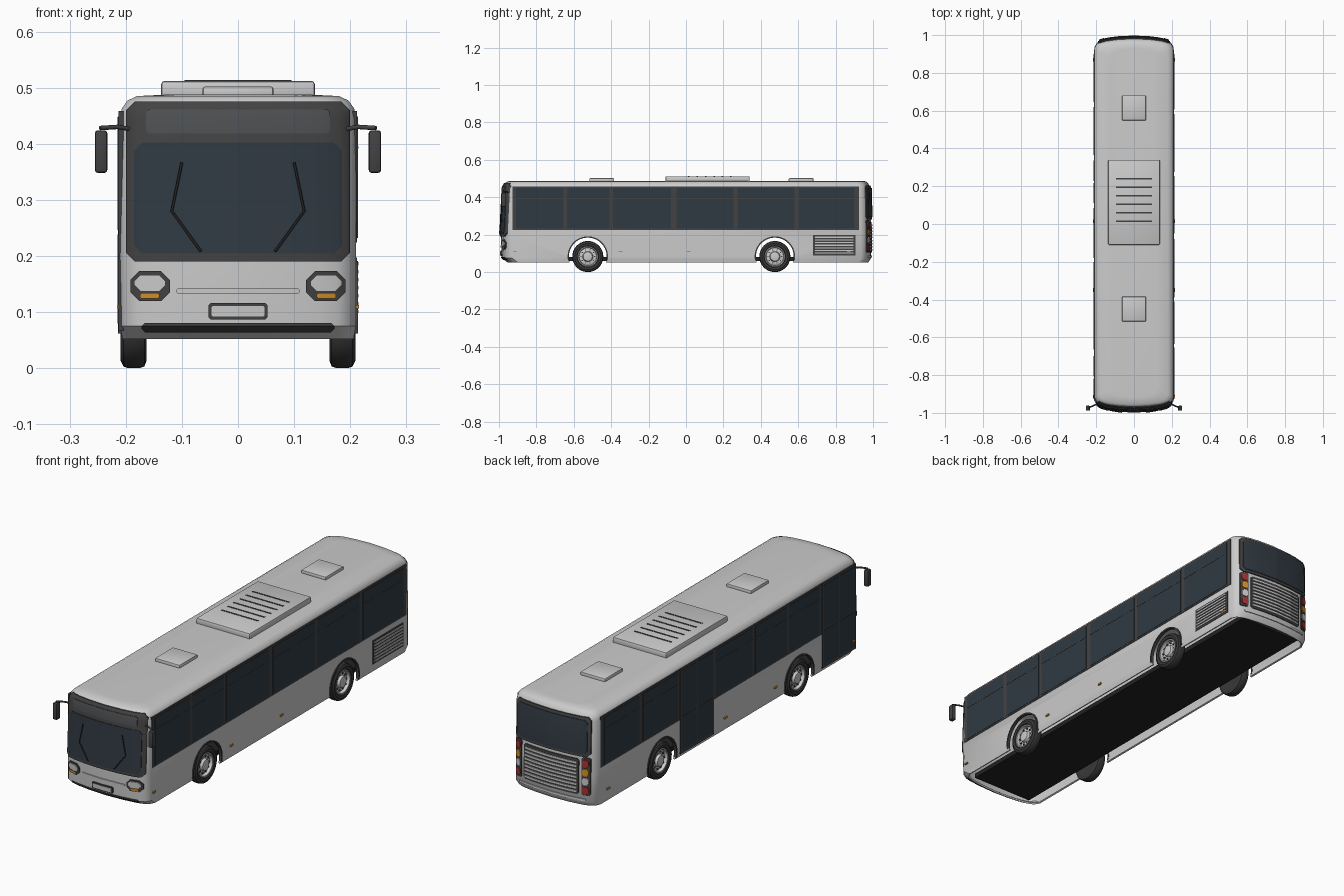
import bpy, bmesh, math
from mathutils import Matrix, Vector

if "Cube" in bpy.data.objects:
    bpy.data.objects.remove(bpy.data.objects["Cube"])

# Colours
def mat(name, rgb):
    m = bpy.data.materials.new(name)
    m.diffuse_color = (*rgb, 1)
    m.use_nodes = True
    m.node_tree.nodes["Principled BSDF"].inputs["Base Color"].default_value = m.diffuse_color
    return m
GLASS = mat("dark_glass", (.03, .042, .055))
TRIM = mat("dark_trim", (.055, .055, .055))
BLACK = mat("black", (.016, .016, .016))
RUBBER = mat("rubber", (.04, .04, .04))
SIGN = mat("sign_glass", (.075, .08, .085))
ORANGE = mat("orange", (.65, .27, .02))
RED = mat("red", (.4, .03, .03))
LENS = mat("lens", (.6, .6, .6))

# Body surface: height levels with half width, front and rear depth; nose curve in plan
Z = [.052, .075, .2, .445, .463, .477, .485, .488]
W = [.206, .21, .21, .21, .207, .197, .18, .12]
F = [.955, .985, .99, .978, .974, .966, .955, .92]
R = [.975, .99, .99, .985, .98, .972, .962, .93]
U = [0, .4, .7, .85, .94, 1]
O = [0, .004, .012, .021, .032, .055]

def lerp(v, a, b):
    v = min(max(v, a[0]), a[-1])
    for i in range(len(a) - 1):
        if v <= a[i + 1]:
            return b[i] + (b[i + 1] - b[i]) * (v - a[i]) / (a[i + 1] - a[i])

def surf(x, z, side):
    return side * (lerp(z, Z, F if side < 0 else R) - lerp(abs(x) / lerp(z, Z, W), U, O))

def finish(bm, name, col=None, angle=35):
    bmesh.ops.recalc_face_normals(bm, faces=bm.faces[:])
    me = bpy.data.meshes.new(name)
    bm.to_mesh(me)
    bm.free()
    me.shade_smooth()
    me.set_sharp_from_angle(angle=math.radians(angle))
    ob = bpy.data.objects.new(name, me)
    bpy.context.collection.objects.link(ob)
    if col:
        me.materials.append(col)
    return ob

def box(name, xs, ys, zs, col=None, bevel=0):
    bm = bmesh.new()
    bmesh.ops.create_cube(bm, size=1)
    for v in bm.verts:
        v.co = [(r[0] + r[1]) / 2 + c * abs(r[1] - r[0]) for r, c in zip((xs, ys, zs), v.co)]
    if bevel:
        bmesh.ops.bevel(bm, geom=bm.edges[:], offset=bevel, segments=2, profile=.5, affect='EDGES')
    return finish(bm, name, col)

def cham(x0, x1, z0, z1, c):
    return [(x0 + c, z0), (x1 - c, z0), (x1, z0 + c), (x1, z1 - c),
            (x1 - c, z1), (x0 + c, z1), (x0, z1 - c), (x0, z0 + c)]

# Raised panel that follows the curved front (-1) or rear (+1)
def panel(name, pts, side, out, col=None):
    bm = bmesh.new()
    bm.faces.new([bm.verts.new((x, 0, z)) for x, z in pts])
    cuts = [((s * u * .21, 0, 0), (1, 0, 0)) for u in U[:-1] for s in (-1, 1)]
    cuts += [((0, 0, z), (0, 0, 1)) for z in Z]
    for co, no in cuts:
        bmesh.ops.bisect_plane(bm, geom=bm.verts[:] + bm.edges[:] + bm.faces[:], plane_co=co, plane_no=no)
    for v in bm.verts:
        v.co.y = surf(v.co.x, v.co.z, side) - side * .004
    ext = bmesh.ops.extrude_face_region(bm, geom=bm.faces[:], use_keep_orig=True)
    for v in ext['geom']:
        if isinstance(v, bmesh.types.BMVert):
            v.co.y += side * (.004 + out)
    return finish(bm, name, col)

# Revolve an (x, radius) profile about the x axis
def lathe(name, prof, centre, s, col=None, arc=(0, 2 * math.pi), n=40):
    bm = bmesh.new()
    rings = []
    full = arc[1] - arc[0] > 6.28
    for i in range(n if full else n + 1):
        a = arc[0] + (arc[1] - arc[0]) * i / n
        rings.append([bm.verts.new((s * x, centre[0] + r * math.cos(a), centre[1] + r * math.sin(a)))
                      for x, r in prof])
    for i in range(n):
        a, b = rings[i], rings[(i + 1) % len(rings)]
        for j in range(len(prof) - 1):
            bm.faces.new((a[j], a[j + 1], b[j + 1], b[j]))
    return finish(bm, name, col)

def tube(name, pts, r, col):
    cu = bpy.data.curves.new(name, 'CURVE')
    cu.dimensions, cu.bevel_depth, cu.bevel_resolution, cu.use_fill_caps = '3D', r, 2, True
    sp = cu.splines.new('POLY')
    sp.points.add(len(pts) - 1)
    for p, c in zip(sp.points, pts):
        p.co = (*c, 1)
    cu.materials.append(col)
    bpy.context.collection.objects.link(bpy.data.objects.new(name, cu))

# Hollow body shell with open wheel arches
bm = bmesh.new()
rings = []
for z, w in zip(Z, W):
    front = [(s * u * w, surf(s * u * w, z, -1)) for s, us in ((-1, U[::-1]), (1, U[1:])) for u in us]
    rear = [(s * u * w, surf(s * u * w, z, 1)) for s, us in ((1, U[::-1]), (-1, U[1:])) for u in us]
    rings.append([bm.verts.new((x, y, z)) for x, y in front + rear])
for a, b in zip(rings, rings[1:]):
    for i in range(len(a)):
        j = (i + 1) % len(a)
        bm.faces.new((a[i], a[j], b[j], b[i]))
bm.faces.new(rings[-1])
body = finish(bm, "body_shell")
bpy.context.view_layer.objects.active = body
sol = body.modifiers.new("thickness", 'SOLIDIFY')
sol.thickness, sol.offset = .008, -1
bpy.ops.object.modifier_apply(modifier="thickness")
WHEELS = ((-.525, .083), (.475, .083))
for y, z in WHEELS:
    bm = bmesh.new()
    bmesh.ops.create_cone(bm, cap_ends=True, segments=48, radius1=.102, radius2=.102, depth=.6,
                          matrix=Matrix.Translation((0, y, z)) @ Matrix.Rotation(math.pi / 2, 4, 'Y'))
    cutter = finish(bm, "arch_cutter")
    cutter.hide_render = True
    mod = body.modifiers.new("arch", 'BOOLEAN')
    mod.object, mod.operation, mod.solver = cutter, 'DIFFERENCE', 'EXACT'
    bpy.ops.object.modifier_apply(modifier="arch")
    bpy.data.objects.remove(cutter)
body.data.set_sharp_from_angle(angle=math.radians(35))
box("floor", (-.157, .157), (-.92, .95), (.058, .08), BLACK)

# Wheels, axles and arch trims
for y, z in WHEELS:
    box("axle", (-.17, .17), (y - .012, y + .012), (z - .012, z + .012), BLACK)
    for s in (-1, 1):
        lathe("tyre", [(.198, .054), (.207, .058), (.209, .07), (.204, .08), (.195, .083), (.176, .083),
                       (.167, .08), (.163, .07), (.166, .054), (.166, 0)], (y, z), s, RUBBER)
        lathe("rim", [(.198, .056), (.204, .054), (.204, .049), (.19, .046), (.193, .028), (.204, .024),
                      (.206, .016), (.206, 0)], (y, z), s)
        lathe("arch_trim", [(.2, .101), (.214, .101), (.214, .108), (.2, .108), (.2, .101)], (y, z), s,
              TRIM, (-.2, math.pi + .2))
        for k in range(10):
            a = k * math.pi / 5
            by, bz = y + .037 * math.cos(a), z + .037 * math.sin(a)
            box("wheel_nut", (s * .188, s * .197), (by - .003, by + .003), (bz - .003, bz + .003), TRIM)

# Side windows, doors and markers
def side(name, s, y0, y1, z0, z1, out, col):
    box(name, (s * .204, s * (.21 + out)), (y0, y1), (z0, z1), col)
RIGHT = [(-.91, -.655), (-.635, -.41), (-.39, -.08), (-.05, .255), (.275, .58), (.605, .9)]
LEFT = [(-.665, -.45), (-.43, -.2), (-.18, .085), (.365, .62), (.645, .9)]
for s, panes in ((1, RIGHT), (-1, LEFT)):
    side("window_band", s, -.928, .925, .224, .458, .002, TRIM)
    for y0, y1 in panes:
        side("side_window", s, y0, y1, .232, .449, .0035, GLASS)
        side("window_bar", s, y0, y1, .392, .395, .0045, TRIM)
    for y in (-.915, -.35, .015, .87):
        side("side_marker", s, y - .01, y + .01, .106, .113, .006, ORANGE)
for y0, y1 in ((-.935, -.69), (.1, .345)):
    side("door_frame", -1, y0, y1, .066, .458, .003, TRIM)
    mid = (y0 + y1) / 2
    for a, b in ((y0 + .01, mid - .005), (mid + .005, y1 - .01)):
        side("door_glass", -1, a, b, .08, .238, .0045, GLASS)
        side("door_glass", -1, a, b, .246, .448, .0045, GLASS)
side("engine_grille", 1, .68, .905, .088, .197, .002, TRIM)
for k in range(7):
    z = .098 + k * .0142
    side("grille_slat", 1, .69, .895, z, z + .006, .005, None)

# Front: mask, windscreen, sign, bumper details
panel("front_mask", cham(-.2, .2, .19, .475, .016), -1, .006, TRIM)
panel("windscreen", cham(-.185, .185, .204, .402, .014), -1, .0085, GLASS)
panel("sign_window", cham(-.164, .164, .418, .461, .005), -1, .0085, SIGN)
panel("front_bar", cham(-.11, .11, .132, .143, .004), -1, .004)
panel("plate_frame", cham(-.053, .053, .087, .116, .004), -1, .006, TRIM)
panel("plate", cham(-.047, .047, .092, .111, .002), -1, .008, LENS)
panel("bumper_slot", cham(-.172, .172, .064, .081, .006), -1, .004, TRIM)
for s in (-1, 1):
    a, b = sorted((s * .121, s * .192))
    panel("headlight_frame", cham(a, b, .12, .173, .016), -1, .005, TRIM)
    a, b = sorted((s * .129, s * .185))
    panel("headlight", cham(a, b, .137, .166, .011), -1, .009, LENS)
    a, b = sorted((s * .14, s * .175))
    panel("indicator", cham(a, b, .124, .134, .003), -1, .008, ORANGE)
    wiper = [(s * .1, .367), (s * .118, .28), (s * .066, .208)]
    tube("wiper", [(x, surf(x, z, -1) - .011, z) for x, z in wiper], .0025, BLACK)
    # Mirrors
    tube("mirror_arm", [(s * .19, -.95, .426), (s * .215, -.962, .43), (s * .246, -.975, .428)], .004, TRIM)
    box("mirror_head", (s * .233, s * .255), (-.988, -.962), (.348, .424), TRIM, .005)

# Rear: window, grille, lamps
panel("rear_window_frame", cham(-.19, .19, .282, .462, .014), 1, .006, TRIM)
panel("rear_window", cham(-.178, .178, .295, .45, .012), 1, .009, GLASS)
panel("rear_grille", cham(-.14, .14, .105, .268, .008), 1, .004, TRIM)
for k in range(9):
    z = .115 + k * .0165
    panel("rear_slat", cham(-.132, .132, z, z + .008, .001), 1, .008)
panel("rear_bumper_strip", cham(-.17, .17, .078, .088, .003), 1, .004)
for s in (-1, 1):
    a, b = sorted((s * .153, s * .19))
    panel("lamp_housing", cham(a, b, .105, .278, .006), 1, .005, TRIM)
    for k, c in enumerate((RED, LENS, ORANGE, RED)):
        z = .113 + k * .041
        a, b = sorted((s * .158, s * .185))
        panel("rear_lamp", cham(a, b, z, z + .033, .008), 1, .01, c)

# Roof unit and hatches
box("roof_unit", (-.137, .137), (-.11, .34), (.48, .512), None, .006)
for k in range(6):
    y = .015 + k * .045
    box("roof_slot", (-.095, .095), (y - .004, y + .004), (.508, .5135), TRIM)
for y in (-.45, .615):
    box("roof_hatch", (-.063, .063), (y - .066, y + .066), (.482, .502), None, .004)
